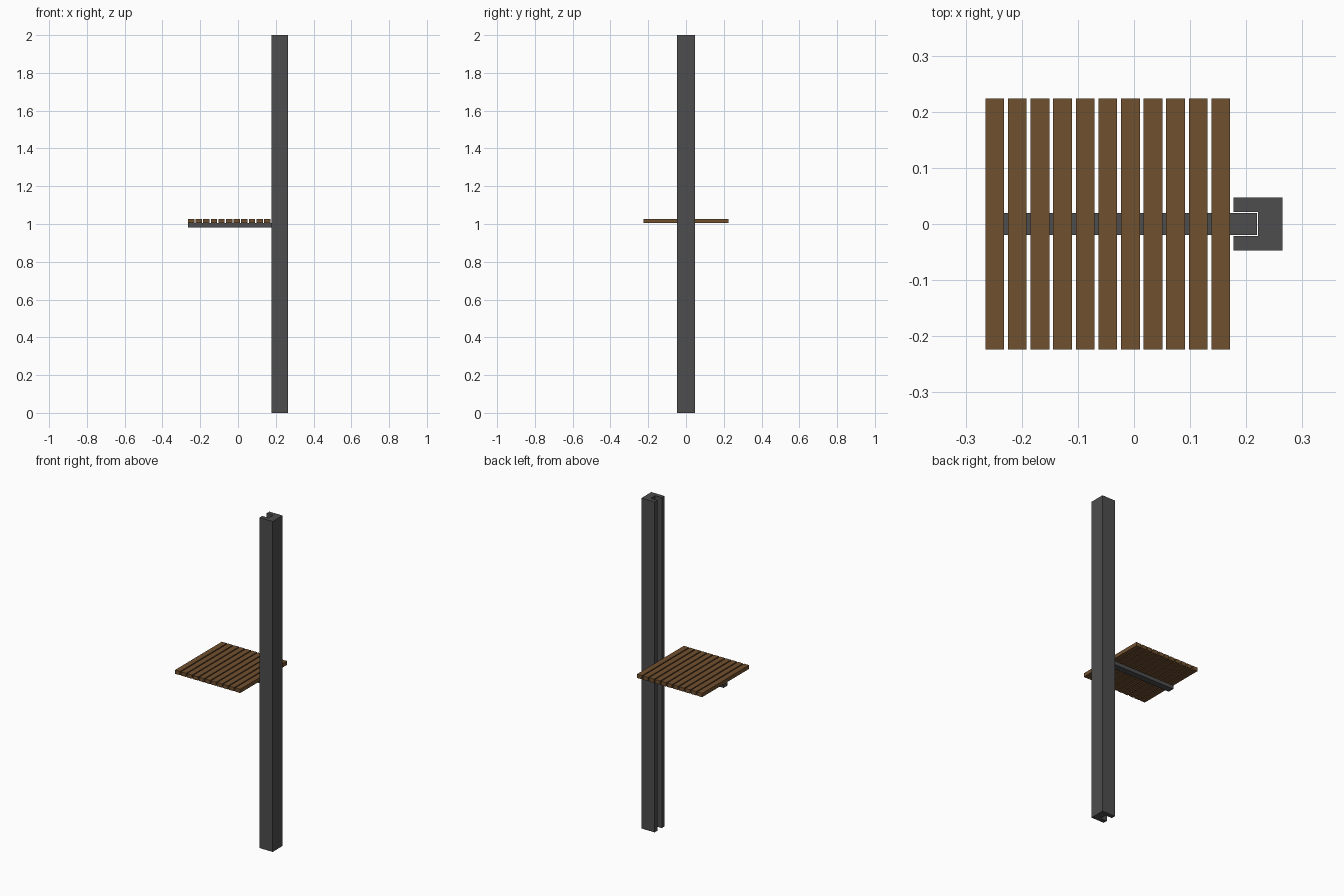
import bpy
import bmesh

if "Cube" in bpy.data.objects:
    bpy.data.objects.remove(bpy.data.objects["Cube"])


def material(name, color):
    mat = bpy.data.materials.new(name)
    mat.diffuse_color = color
    mat.use_nodes = True
    mat.node_tree.nodes["Principled BSDF"].inputs["Base Color"].default_value = mat.diffuse_color
    return mat


metal = material("dark_metal", (0.075, 0.075, 0.075, 1))
wood = material("brown_wood", (0.16, 0.08, 0.028, 1))


def prism(name, outline, z0, z1, mat):
    """Extrude a flat xy outline from z0 up to z1."""
    bm = bmesh.new()
    face = bm.faces.new([bm.verts.new((x, y, z0)) for x, y in outline])
    ext = bmesh.ops.extrude_face_region(bm, geom=[face])
    top = [v for v in ext["geom"] if isinstance(v, bmesh.types.BMVert)]
    bmesh.ops.translate(bm, verts=top, vec=(0, 0, z1 - z0))
    bmesh.ops.recalc_face_normals(bm, faces=bm.faces)
    mesh = bpy.data.meshes.new(name)
    bm.to_mesh(mesh)
    bm.free()
    mesh.materials.append(mat)
    obj = bpy.data.objects.new(name, mesh)
    bpy.context.collection.objects.link(obj)
    return obj


def box(name, x0, x1, half_y, z0, z1, mat):
    outline = [(x0, -half_y), (x1, -half_y), (x1, half_y), (x0, half_y)]
    return prism(name, outline, z0, z1, mat)


# Upright post: C-shaped channel with the slot facing the shelf
half = [(0.265, 0.047), (0.177, 0.047), (0.177, 0.021), (0.221, 0.021)]
profile = half + [(x, -y) for x, y in reversed(half)]
prism("upright_post", profile, 0, 2, metal)

# Support arm running under the slats into the slot
box("support_arm", -0.265, 0.219, 0.0195, 0.982, 1.004, metal)

# Shelf slats
for i in range(11):
    x = -0.265 + i * 0.0403
    box(f"shelf_slat_{i + 1}", x, x + 0.0335, 0.224, 1.004, 1.027, wood)
